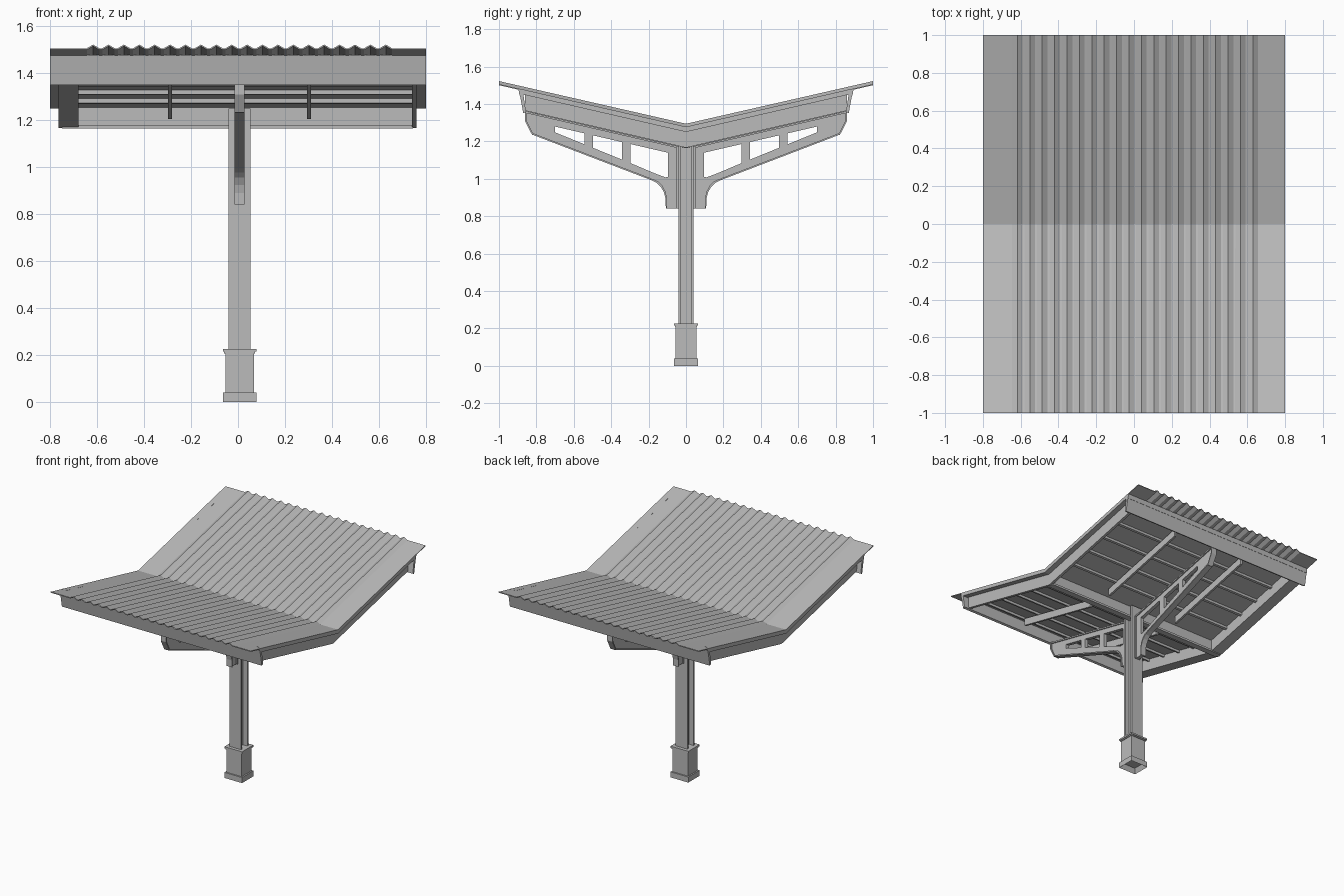
import bpy
import bmesh

cube = bpy.data.objects.get("Cube")
if cube:
    bpy.data.objects.remove(cube, do_unlink=True)

SLOPE = 0.23     # rise of each roof wing per unit of depth
CX = 0.007       # column centre line

grey = bpy.data.materials.new("painted steel grey")
grey.use_nodes = True
grey.diffuse_color = (0.5, 0.5, 0.5, 1)
grey.node_tree.nodes["Principled BSDF"].inputs["Base Color"].default_value = (0.5, 0.5, 0.5, 1)


def finish(name, bm, mirror=False):
    bmesh.ops.recalc_face_normals(bm, faces=bm.faces)
    mesh = bpy.data.meshes.new(name)
    bm.to_mesh(mesh)
    bm.free()
    mesh.materials.append(grey)
    ob = bpy.data.objects.new(name, mesh)
    bpy.context.collection.objects.link(ob)
    if mirror:
        mod = ob.modifiers.new("mirror", "MIRROR")
        mod.use_axis = (False, True, False)
        mod.use_mirror_merge = False
    return ob


def prism(name, points, x0, x1, mirror=True):
    """Extrude a (y, z) outline between two x positions."""
    bm = bmesh.new()
    face = bm.faces.new([bm.verts.new((x0, y, z)) for y, z in points])
    out = bmesh.ops.extrude_face_region(bm, geom=[face])
    verts = [v for v in out["geom"] if isinstance(v, bmesh.types.BMVert)]
    bmesh.ops.translate(bm, verts=verts, vec=(x1 - x0, 0, 0))
    return finish(name, bm, mirror)


def slab(name, x0, x1, y0, y1, low, high):
    """Bar following the roof slope; low and high are heights at the valley."""
    pts = [(y0, low + SLOPE * y0), (y1, low + SLOPE * y1),
           (y1, high + SLOPE * y1), (y0, high + SLOPE * y0)]
    return prism(name, pts, x0, x1)


def box(name, x0, x1, y0, y1, z0, z1):
    return prism(name, [(y0, z0), (y1, z0), (y1, z1), (y0, z1)], x0, x1, False)


def ribbon(name, path, thick, half):
    """Flange that follows a (y, z) path, thickened upwards."""
    pts = path + [(y, z + thick) for y, z in reversed(path)]
    return prism(name, pts, CX - half, CX + half)


# Pedestal, hollow underneath
def collar(name, grow, z0, z1):
    return box(name, CX - 0.061 - grow, CX + 0.061 + grow, -0.055 - grow, 0.055 + grow, z0, z1)


plinth = collar("pedestal_plinth", 0.01, 0, 0.04)
bm = bmesh.new()
bm.from_mesh(plinth.data)
bm.faces.ensure_lookup_table()
bottom = min(bm.faces, key=lambda f: f.calc_center_median().z)
bmesh.ops.inset_region(bm, faces=[bottom], thickness=0.022)
bmesh.ops.translate(bm, verts=bottom.verts, vec=(0, 0, 0.035))
bm.to_mesh(plinth.data)
bm.free()
collar("pedestal_body", 0, 0.04, 0.212)
collar("pedestal_cap_lower", 0.005, 0.206, 0.216)
collar("pedestal_cap", 0.01, 0.214, 0.226)

# H-section column
for side, s in (("front", -1), ("back", 1)):
    ya, yb = sorted((s * 0.029, s * 0.041))
    box("column_flange_" + side, CX - 0.047, CX + 0.047, ya, yb, 0.22, 1.25)
box("column_web", CX - 0.012, CX + 0.012, -0.03, 0.03, 0.22, 1.25)

# Trussed brackets, front and back
WEB = (CX - 0.013, CX + 0.013)
curve = [(0.108, 0.84), (0.109, 0.89), (0.117, 0.925), (0.133, 0.955), (0.156, 0.978), (0.19, 0.994)]
lower = curve + [(0.82, 1.235), (0.858, 1.31)]
prism("bracket_post", [(0.04, 0.84), (0.108, 0.84), (0.108, 1.01), (0.096, 1.01),
                       (0.096, 1.16), (0.04, 1.16)], *WEB)
prism("bracket_lower_chord", lower + [(0.858, 1.35), (0.70, 1.29), (0.70, 1.248), (0.3, 1.085),
                                      (0.17, 1.03), (0.09, 1.0), (0.09, 0.84)], *WEB)
prism("bracket_upper_chord", [(0.04, 1.126), (0.70, 1.279), (0.858, 1.31),
                              (0.858, 1.363), (0.04, 1.176)], *WEB)
for i, y in enumerate((0.297, 0.497)):
    prism("bracket_strut_%d" % (i + 1), [(y, 1.06 + 0.4 * (y - 0.3)), (y + 0.045, 1.08 + 0.4 * (y - 0.3)),
                                         (y + 0.045, 1.145 + SLOPE * y), (y, 1.135 + SLOPE * y)], *WEB)
HALF = 0.0215
ribbon("bracket_upper_flange", [(0.04, 1.163), (0.86, 1.352)], 0.01, HALF)
ribbon("bracket_lower_flange", curve[5:] + [(0.82, 1.235)], 0.009, HALF)
prism("bracket_nose_flange", [(0.815, 1.235), (0.822, 1.233), (0.862, 1.31), (0.862, 1.355),
                              (0.853, 1.355), (0.853, 1.312)], CX - HALF, CX + HALF)
prism("bracket_knee_flange", curve + [(y - 0.007, z + 0.007) for y, z in reversed(curve[1:])]
      + [(0.101, 0.84)], CX - HALF, CX + HALF)
prism("bracket_column_plate", [(0.04, 0.84), (0.05, 0.84), (0.05, 1.17), (0.04, 1.17)],
      CX - HALF, CX + HALF)

# Valley beam running across under the fold
box("valley_beam", -0.75, 0.745, -0.015, 0.015, 1.175, 1.26)
box("valley_beam_lip", -0.75, 0.745, -0.022, 0.022, 1.165, 1.18)

# Gable beams and outer trim boards
slab("gable_beam_right", -0.765, -0.68, 0, 0.86, 1.166, 1.265)
slab("gable_beam_left", 0.74, 0.76, 0, 0.86, 1.166, 1.265)
slab("gable_trim_right", -0.8, -0.76, 0, 0.87, 1.25, 1.277)
slab("gable_trim_left", 0.755, 0.8, 0, 0.87, 1.25, 1.277)

# Ceiling deck, purlins and rafters
slab("ceiling_deck", -0.77, 0.77, 0, 0.875, 1.25, 1.268)
for i in range(5):
    y = 0.165 + 0.16 * i
    slab("purlin_%d" % (i + 1), -0.69, 0.75, y, y + 0.016, 1.232, 1.252)
for side, x in (("right", -0.29), ("left", 0.302)):
    slab("rafter_" + side, x - 0.008, x + 0.008, 0.1, 0.8, 1.182, 1.235)

# Eave fascia boards
prism("eave_fascia", [(0.855, 1.356), (0.87, 1.35), (0.888, 1.447), (0.87, 1.452)], -0.8, 0.8)
prism("eave_fascia_cap", [(0.862, 1.45), (0.89, 1.445), (0.896, 1.478), (0.862, 1.47)], -0.8, 0.8)

# Folded roof sheet with ribbed centre and flat margins
section = [(-0.8, 0)]
for i in range(20):
    x = -0.617 + 0.0656 * i
    section += [(x - 0.027, 0), (x, 0.016), (x + 0.027, 0)]
section.append((0.8, 0))
bm = bmesh.new()
rows = [[bm.verts.new((x, y, 1.275 + 0.228 * abs(y) + h)) for x, h in section] for y in (-1, 0, 1)]
for a, b in zip(rows, rows[1:]):
    for i in range(len(section) - 1):
        bm.faces.new((a[i], a[i + 1], b[i + 1], b[i]))
sheet = finish("roof_sheet", bm)
solid = sheet.modifiers.new("thickness", "SOLIDIFY")
solid.thickness = 0.006
solid.offset = 0
